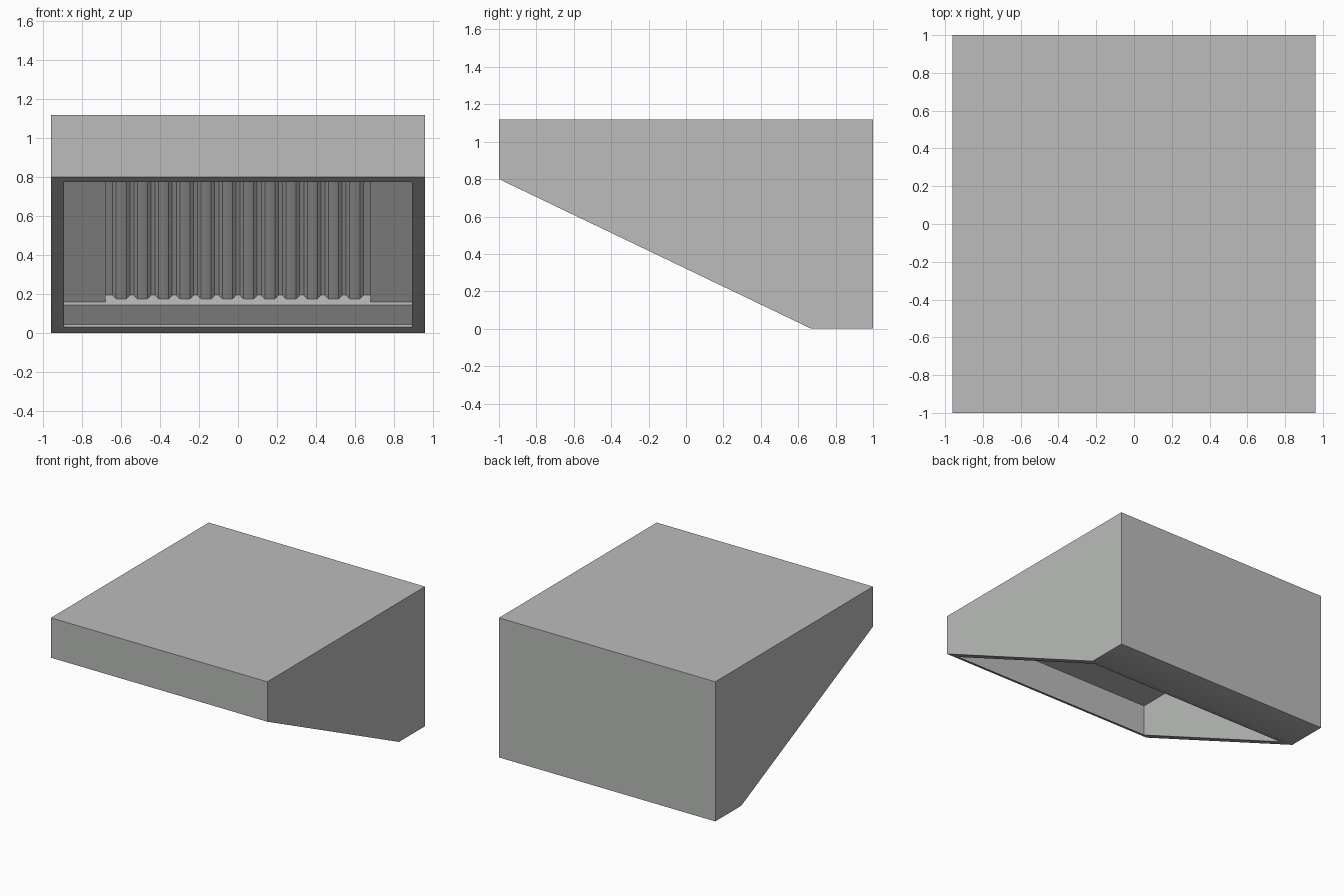
import bpy, bmesh, math

if "Cube" in bpy.data.objects:
    bpy.data.objects.remove(bpy.data.objects["Cube"])

grey = bpy.data.materials.new("plain_grey")
grey.diffuse_color = (0.495, 0.505, 0.495, 1)
grey.use_nodes = True
grey.node_tree.nodes["Principled BSDF"].inputs["Base Color"].default_value = grey.diffuse_color

W, IN = 0.96, 0.894           # outer and inner half widths
SLOPE = 0.8 / 1.67            # slope of the open underside
LEAN = math.radians(35.5)     # forward lean of the ribbed panel
TAN = math.tan(LEAN)


def rim_z(y):
    return (0.67 - y) * SLOPE


def make(name, polys):
    bm = bmesh.new()
    for p in polys:
        bm.faces.new([bm.verts.new(c) for c in p])
    bmesh.ops.remove_doubles(bm, verts=bm.verts, dist=1e-5)
    bmesh.ops.recalc_face_normals(bm, faces=bm.faces)
    me = bpy.data.meshes.new(name)
    bm.to_mesh(me)
    bm.free()
    me.materials.append(grey)
    ob = bpy.data.objects.new(name, me)
    bpy.context.collection.objects.link(ob)
    ob.select_set(True)
    bpy.context.view_layer.objects.active = ob
    bpy.ops.object.shade_smooth_by_angle(angle=math.radians(38))
    return ob


def strip(a, b, x0, x1):
    return [(x0, *a), (x1, *a), (x1, *b), (x0, *b)]


def ledge(p, dz):             # step backwards, square to the panel
    return (p[0] + dz / TAN, p[1] + dz)


def rise(p, z):               # climb along the leaning panel
    return (p[0] - TAN * (z - p[1]), z)


# cavity profile points (y, z)
yf, yb, top = -0.95, 0.607, 1.023
A, B = (yf, rim_z(yf)), (yf, top)
G = (yb, rim_z(yb))
F = ledge(G, 0.013)
E = rise(F, 0.145)
D = ledge(E, 0.014)
C = rise(D, top)

# rounded ribs across the leaning panel: (x, rise of lower edge)
pitch, low, deep = 0.109, 0.036, 0.021
wave = [(-IN, 0), (-0.68, 0), (-0.68, low)]
for i in range(12):
    c = (i - 5.5) * pitch
    for x, k in ((-.044, 0), (-.036, .5), (-.026, .9), (-.012, 1),
                 (.012, 1), (.026, .9), (.036, .5), (.044, 0)):
        wave.append((c + x, low - deep * k))
wave += [(0.68, low), (0.68, 0), (IN, 0)]

# hood: outer skin, sloped rim and lining in one closed shell
P = [(-1, 0.8), (-1, 1.12), (1, 1.12), (1, 0), (0.67, 0)]
polys = [strip(P[i], P[i + 1], -W, W) for i in range(4)]
for s in (-1, 1):
    polys.append([(s * W, *p) for p in P])
    polys.append([(s * IN, *p) for p in (A, B, C, D, E, F, G)])
    polys.append([(s * W, *P[0]), (s * IN, *A), (s * IN, *G), (s * W, *P[4])])
for outer, inner in ((P[0], A), (P[4], G)):
    polys.append([(-W, *outer), (W, *outer), (IN, *inner), (-IN, *inner)])
polys += [strip(A, B, -IN, IN), strip(E, F, -IN, IN), strip(F, G, -IN, IN)]

# ribbed panel with the ledge below it and the ceiling in front
foot = [(x, *ledge(D, d)) for x, d in wave]
head = [(x, *rise(ledge(D, d), top)) for x, d in wave]
for i in range(len(wave) - 1):
    polys.append([foot[i], foot[i + 1], head[i + 1], head[i]])
polys.append([(-IN, *E), (IN, *E)] + foot[::-1])
polys.append([(-IN, *B), (IN, *B)] + head[::-1])

make("ribbed_hood", polys)
